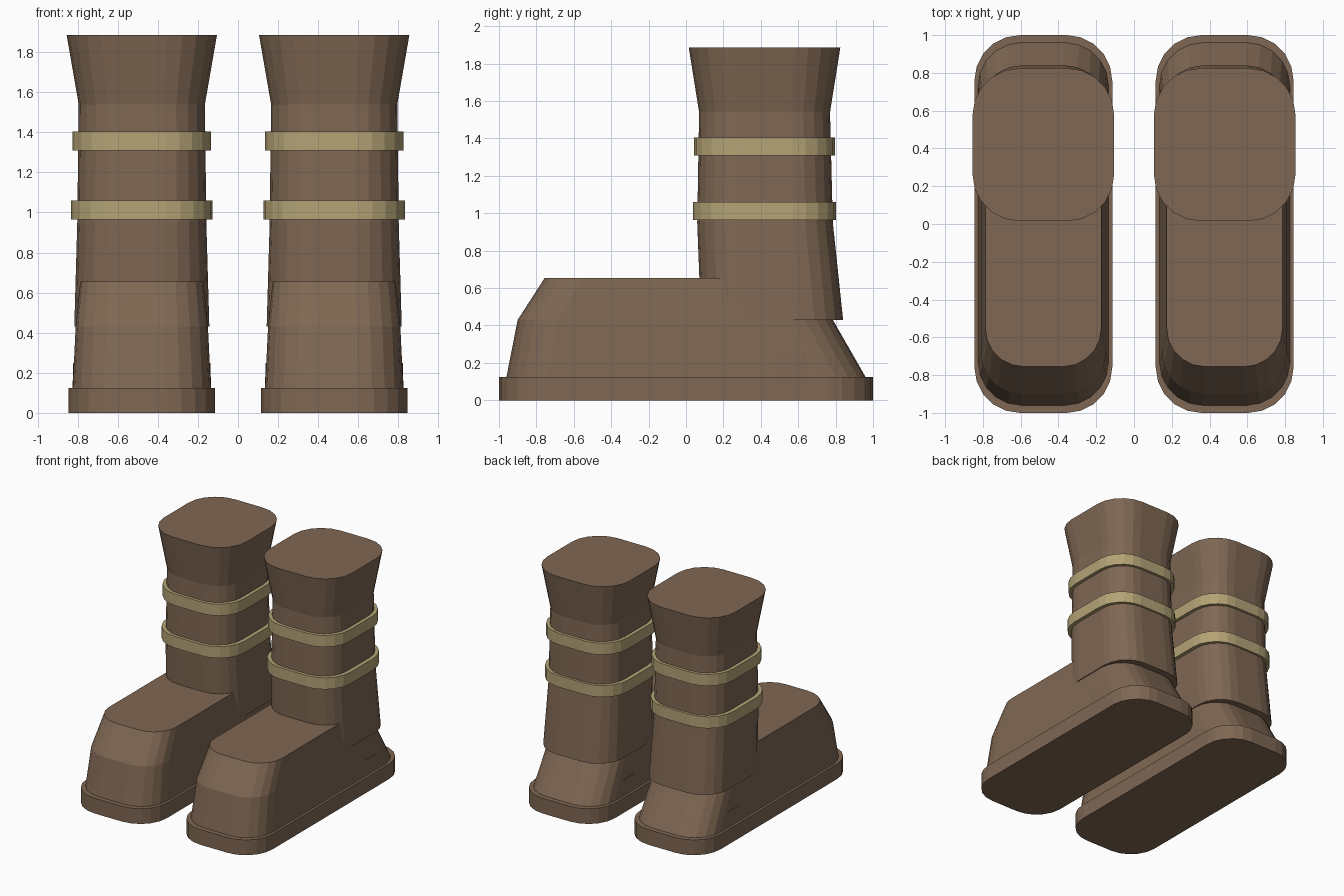
import bpy, bmesh, math

if "Cube" in bpy.data.objects:
    bpy.data.objects.remove(bpy.data.objects["Cube"])

CENTRE_X = 0.48


def material(name, rgb):
    m = bpy.data.materials.new(name)
    m.diffuse_color = (*rgb, 1)
    m.use_nodes = True
    m.node_tree.nodes["Principled BSDF"].inputs["Base Color"].default_value = m.diffuse_color
    return m


BROWN = material("brown leather", (0.212, 0.136, 0.087))
TAN = material("tan strap", (0.456, 0.366, 0.181))


def ring(bm, z, half, y0, y1, steps=5):
    """Rounded rectangle of vertices at height z."""
    r = half * 0.66
    cy, hy = (y0 + y1) / 2, (y1 - y0) / 2
    verts = []
    for q, (sx, sy) in enumerate([(1, 1), (-1, 1), (-1, -1), (1, -1)]):
        for i in range(steps + 1):
            a = math.pi / 2 * (q + i / steps)
            verts.append(bm.verts.new((sx * (half - r) + r * math.cos(a),
                                       cy + sy * (hy - r) + r * math.sin(a), z)))
    return verts


def loft(name, sections, mat, side):
    """Closed skin through sections of (z, half width, y back limit, y front limit)."""
    bm = bmesh.new()
    rings = [ring(bm, *s) for s in sections]
    n = len(rings[0])
    for a, b in zip(rings, rings[1:]):
        for i in range(n):
            j = (i + 1) % n
            bm.faces.new((a[i], a[j], b[j], b[i]))
    bm.faces.new(rings[0][::-1])
    bm.faces.new(rings[-1])
    bmesh.ops.recalc_face_normals(bm, faces=bm.faces)
    mesh = bpy.data.meshes.new(name)
    bm.to_mesh(mesh)
    bm.free()
    mesh.materials.append(mat)
    ob = bpy.data.objects.new(name, mesh)
    ob.location.x = side * CENTRE_X
    bpy.context.collection.objects.link(ob)


PARTS = {
    # flat sole slab
    "sole": (BROWN, [(0, 0.365, -1, 1), (0.125, 0.365, -1, 1)]),
    # foot with sloped toe and heel
    "foot": (BROWN, [(0.125, 0.345, -0.96, 0.96), (0.43, 0.33, -0.90, 0.785),
                     (0.655, 0.307, -0.755, 0.62)]),
    # low heel stiffener, just proud of the foot sides
    "heel_counter": (BROWN, [(0.11, 0.346, 0.25, 0.87), (0.25, 0.342, 0.27, 0.85)]),
    # leg shaft with flared top
    "shaft": (BROWN, [(0.43, 0.337, 0.08, 0.84), (0.95, 0.322, 0.06, 0.785),
                      (1.54, 0.315, 0.07, 0.77), (1.885, 0.375, 0.015, 0.825)]),
    # two straps round the shaft
    "lower_strap": (TAN, [(0.965, 0.353, 0.037, 0.802), (1.06, 0.353, 0.037, 0.802)]),
    "upper_strap": (TAN, [(1.31, 0.345, 0.043, 0.796), (1.405, 0.345, 0.043, 0.796)]),
}

for side, label in ((-1, "left"), (1, "right")):
    for part, (mat, sections) in PARTS.items():
        loft(f"{label}_{part}", sections, mat, side)
